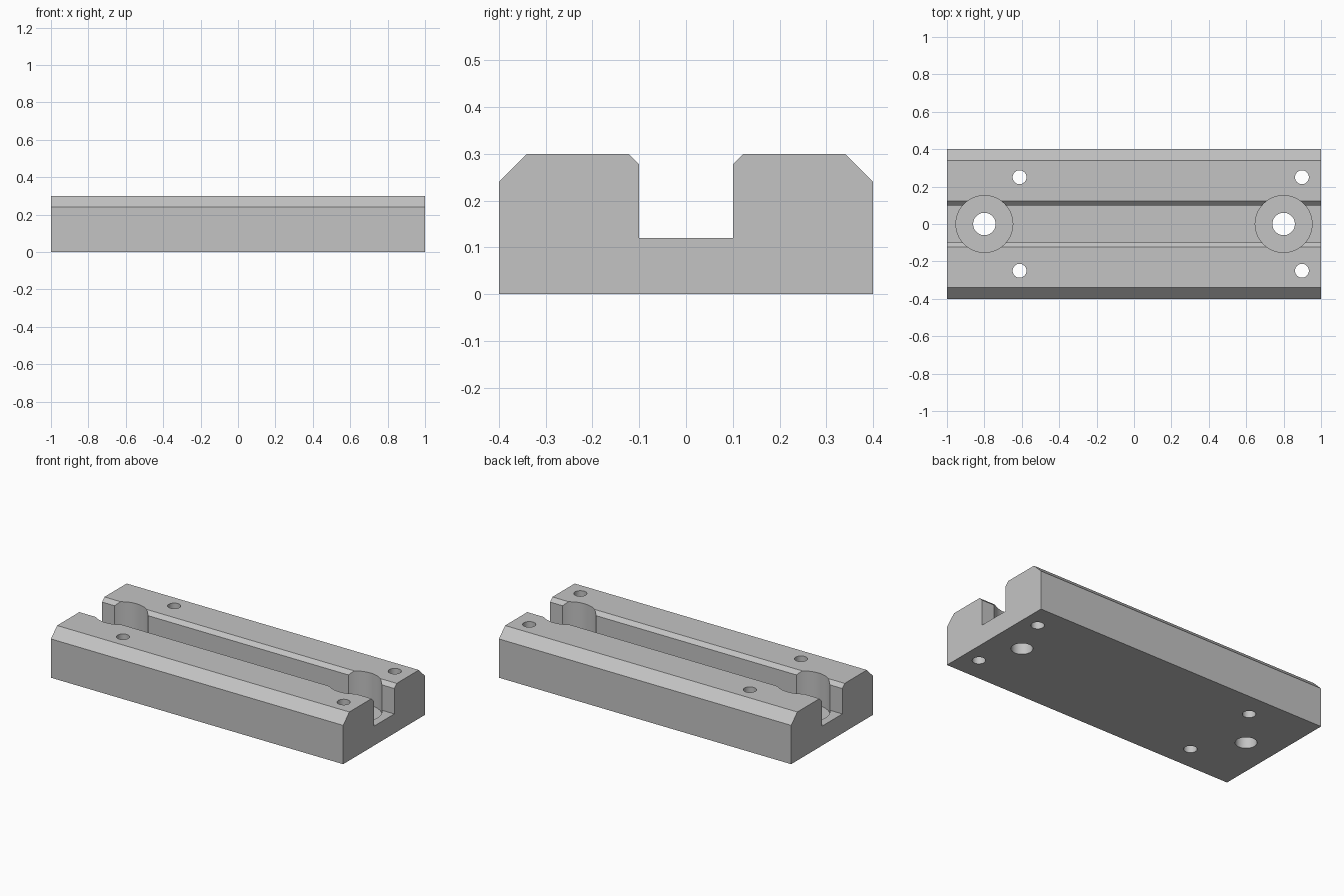
import bpy
import bmesh
import math
from mathutils import Matrix

cube = bpy.data.objects.get("Cube")
if cube:
    bpy.data.objects.remove(cube)

grey = bpy.data.materials.new("machined_grey")
grey.use_nodes = True
colour = (0.55, 0.55, 0.55, 1)
grey.diffuse_color = colour
grey.node_tree.nodes["Principled BSDF"].inputs["Base Color"].default_value = colour


def make_object(name, bm):
    bmesh.ops.recalc_face_normals(bm, faces=bm.faces)
    mesh = bpy.data.meshes.new(name)
    bm.to_mesh(mesh)
    bm.free()
    mesh.materials.append(grey)
    obj = bpy.data.objects.new(name, mesh)
    bpy.context.collection.objects.link(obj)
    return obj


# Grooved, chamfered bar: half profile (y, z) mirrored, then swept along x
half = [(0.1, 0.12), (0.1, 0.277), (0.123, 0.3), (0.34, 0.3), (0.4, 0.24), (0.4, 0)]
profile = half + [(-y, z) for y, z in reversed(half)]
bm = bmesh.new()
end = bm.faces.new([bm.verts.new((-1, y, z)) for y, z in profile])
sweep = bmesh.ops.extrude_face_region(bm, geom=[end], use_keep_orig=True)
moved = [v for v in sweep["geom"] if isinstance(v, bmesh.types.BMVert)]
bmesh.ops.translate(bm, verts=moved, vec=(2, 0, 0))
block = make_object("grooved_block", bm)


# Each set of cylindrical cutters: name, radius, bottom height, centres
def cut_holes(name, radius, bottom, centres):
    bm = bmesh.new()
    depth = 0.5 - bottom
    for x, y in centres:
        bmesh.ops.create_cone(bm, cap_ends=True, segments=64, radius1=radius,
                              radius2=radius, depth=depth,
                              matrix=Matrix.Translation((x, y, bottom + depth / 2)))
    cutter = make_object(name, bm)
    cutter.hide_render = True
    mod = block.modifiers.new(name, 'BOOLEAN')
    mod.operation = 'DIFFERENCE'
    mod.solver = 'EXACT'
    mod.object = cutter
    bpy.ops.object.select_all(action='DESELECT')
    bpy.context.view_layer.objects.active = block
    block.select_set(True)
    bpy.ops.object.modifier_apply(modifier=mod.name)
    bpy.data.objects.remove(cutter)


bolts = [(-0.8, 0), (0.8, 0)]
cut_holes("counterbore_cutter", 0.152, 0.1, bolts)
cut_holes("bolt_hole_cutter", 0.06, -0.1, bolts)
cut_holes("pin_hole_cutter", 0.037, -0.1,
          [(x, y) for x in (-0.612, 0.898) for y in (-0.25, 0.25)])

# Smooth bores with crisp machined edges
bpy.ops.object.shade_smooth_by_angle(angle=math.radians(25))
